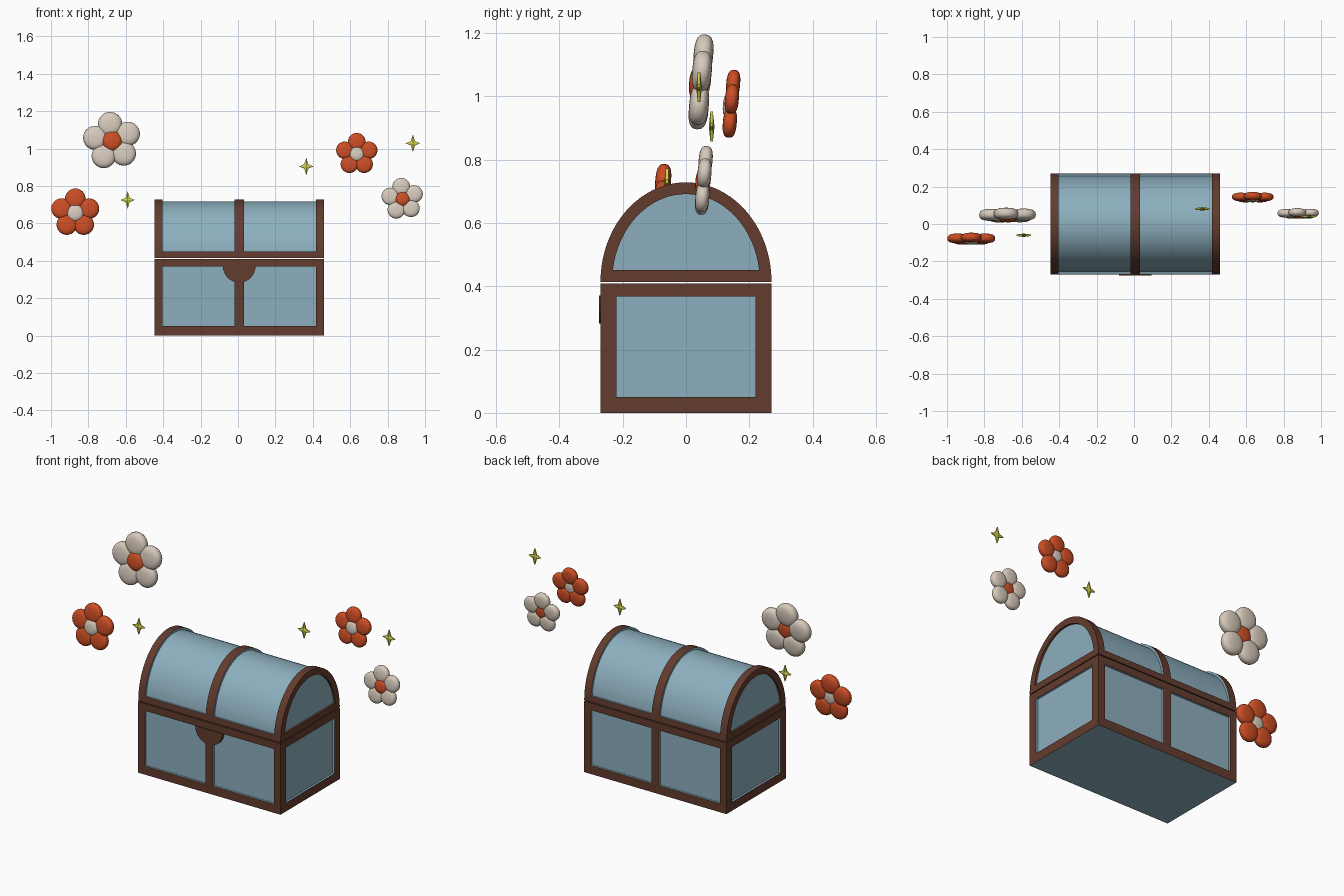
import bpy, bmesh, math
from mathutils import Matrix, Vector

if "Cube" in bpy.data.objects:
    bpy.data.objects.remove(bpy.data.objects["Cube"])


def material(name, rgb):
    m = bpy.data.materials.new(name)
    m.diffuse_color = (*rgb, 1)
    m.use_nodes = True
    m.node_tree.nodes["Principled BSDF"].inputs["Base Color"].default_value = m.diffuse_color
    return m


BLUE = material("dusty_blue", (0.265, 0.43, 0.52))
BROWN = material("dark_wood", (0.125, 0.045, 0.027))
ORANGE = material("orange_petal", (0.60, 0.075, 0.018))
CREAM = material("cream_petal", (0.68, 0.59, 0.50))
YELLOW = material("yellow_sparkle", (0.62, 0.62, 0.07))

CX, HX, HY = 0.0065, 0.4535, 0.27       # chest centre and half sizes
XCUTS = (-0.405, -0.018, 0.031, 0.418)  # edges of the two long panels
DEPTH = 0.012                           # panel recess


def finish(bm, name, mats, smooth=None):
    me = bpy.data.meshes.new(name)
    bm.to_mesh(me)
    bm.free()
    ob = bpy.data.objects.new(name, me)
    bpy.context.collection.objects.link(ob)
    for m in mats:
        me.materials.append(m)
    if smooth:
        bpy.ops.object.select_all(action='DESELECT')
        ob.select_set(True)
        bpy.context.view_layer.objects.active = ob
        bpy.ops.object.shade_smooth_by_angle(angle=math.radians(smooth))
    return ob


def prism(bm, points, x0, x1):
    """Extrude a closed (y, z) outline along x."""
    f = bm.faces.new([bm.verts.new((x0, y, z)) for y, z in points])
    r = bmesh.ops.extrude_face_region(bm, geom=[f])
    bmesh.ops.translate(bm, vec=(x1 - x0, 0, 0),
                        verts=[v for v in r['geom'] if isinstance(v, bmesh.types.BMVert)])
    bmesh.ops.recalc_face_normals(bm, faces=bm.faces[:])


def cut(bm, axis, values):
    for v in values:
        co, no = Vector(), Vector()
        co[axis], no[axis] = v, 1
        bmesh.ops.bisect_plane(bm, geom=bm.verts[:] + bm.edges[:] + bm.faces[:],
                               plane_co=co, plane_no=no)


def recess(bm, faces):
    for f in faces:
        f.material_index = 1
    r = bmesh.ops.inset_region(bm, faces=faces, thickness=0, depth=-DEPTH,
                               use_even_offset=True)
    for f in r['faces']:
        f.material_index = 0


def in_long_panel(x):
    return XCUTS[0] < x < XCUTS[1] or XCUTS[2] < x < XCUTS[3]


# Chest base: box with recessed panels, blue underside
bm = bmesh.new()
prism(bm, [(-HY, 0), (HY, 0), (HY, 0.409), (-HY, 0.409)], CX - HX, CX + HX)
cut(bm, 0, XCUTS)
cut(bm, 1, (-0.22, 0.22))
cut(bm, 2, (0.05, 0.368))
panels = []
for f in bm.faces:
    c, n = f.calc_center_median(), f.normal
    if 0.05 < c.z < 0.368 and (
            (abs(n.y) > 0.9 and in_long_panel(c.x)) or (abs(n.x) > 0.9 and abs(c.y) < 0.22)):
        panels.append(f)
for f in bm.faces:
    f.material_index = 0 if f.normal.z < -0.9 else 1
recess(bm, panels)
for f in bm.faces:
    if f in panels:
        f.material_index = 0
finish(bm, "chest_base", [BLUE, BROWN])

# Chest lid: arched prism with recessed end panels and curved panels
bm = bmesh.new()
N = 40
arch = [(HY * math.cos(math.pi * i / N), 0.414 + 0.314 * math.sin(math.pi * i / N))
        for i in range(N + 1)]
prism(bm, arch, CX - HX, CX + HX)
for f in bm.faces:
    f.material_index = 1
ends = [f for f in bm.faces if abs(f.normal.x) > 0.9]
bmesh.ops.inset_individual(bm, faces=ends, thickness=0.037, depth=0, use_even_offset=True)
bmesh.ops.inset_individual(bm, faces=ends, thickness=0, depth=-DEPTH)
for f in ends:
    f.material_index = 0
cut(bm, 0, XCUTS)
cut(bm, 2, (0.449,))
curved = [f for f in bm.faces if abs(f.normal.x) < 0.1 and f.normal.z > -0.5
          and f.calc_center_median().z > 0.449 and in_long_panel(f.calc_center_median().x)]
recess(bm, curved)
for f in curved:
    f.material_index = 0
finish(bm, "chest_lid", [BLUE, BROWN], 30)

# Clasp: half disc hanging below the upper rail
bm = bmesh.new()
ring = [bm.verts.new((CX + 0.087 * math.cos(a), -HY - 0.005, 0.37 + 0.087 * math.sin(a)))
        for a in (math.pi + math.pi * i / 16 for i in range(17))]
r = bmesh.ops.extrude_face_region(bm, geom=[bm.faces.new(ring)])
bmesh.ops.translate(bm, vec=(0, 0.017, 0),
                    verts=[v for v in r['geom'] if isinstance(v, bmesh.types.BMVert)])
bmesh.ops.recalc_face_normals(bm, faces=bm.faces[:])
finish(bm, "clasp", [BROWN])


def pillow(bm, centre, radius, half, mat, power):
    """Rounded disc facing y, with a superellipse section."""
    r = bmesh.ops.create_uvsphere(bm, u_segments=24, v_segments=14, radius=1)
    for v in r['verts']:
        s = min(1, math.hypot(v.co.x, v.co.y))
        k = radius * s ** power / s if s > 1e-5 else 0
        h = math.copysign(abs(v.co.z) ** power, v.co.z) * half
        v.co = Vector((v.co.x * k, -h, v.co.y * k)) + Vector(centre)
    for f in {f for v in r['verts'] for f in v.link_faces}:
        f.material_index = mat


def flower(name, loc, reach, petal, half, roll, mats):
    bm = bmesh.new()
    for i in range(5):
        a = math.pi / 2 + i * math.tau / 5
        pillow(bm, (reach * math.cos(a), 0, reach * math.sin(a)), petal, half, 0, 0.75)
    pillow(bm, (0, -half * 0.2, 0), petal * 0.84, half, 1, 0.75)
    bmesh.ops.recalc_face_normals(bm, faces=bm.faces[:])
    ob = finish(bm, name, mats, 60)
    ob.matrix_world = (Matrix.Translation(loc) @ Matrix.Rotation(math.radians(-5), 4, 'X')
                       @ Matrix.Rotation(math.radians(-roll), 4, 'Y'))


# Floating flowers
flower("large_cream_flower", (-0.673, 0.047, 1.04), 0.092, 0.065, 0.031, 7, [CREAM, ORANGE])
flower("left_orange_flower", (-0.87, -0.079, 0.655), 0.077, 0.055, 0.025, 0, [ORANGE, CREAM])
flower("right_orange_flower", (0.635, 0.143, 0.97), 0.067, 0.047, 0.022, 0, [ORANGE, CREAM])
flower("small_cream_flower", (0.88, 0.056, 0.73), 0.067, 0.047, 0.022, 6, [CREAM, ORANGE])

# Four-pointed sparkles, thickest in the middle
for name, loc in (("left_sparkle", (-0.59, -0.06, 0.725)),
                  ("middle_sparkle", (0.365, 0.081, 0.904)),
                  ("right_sparkle", (0.935, 0.041, 1.028))):
    bm = bmesh.new()
    rim = []
    for i in range(8):
        a, rad = i * math.pi / 4, 0.016 if i % 2 else (0.047 if i % 4 else 0.039)
        rim.append([bm.verts.new((rad * math.cos(a), s * 0.004, rad * math.sin(a)))
                    for s in (-1, 1)])
    hubs = [bm.verts.new((0, s * 0.009, 0)) for s in (-1, 1)]
    for i in range(8):
        p, q = rim[i], rim[(i + 1) % 8]
        bm.faces.new((p[0], q[0], q[1], p[1]))
        bm.faces.new((p[0], q[0], hubs[0]))
        bm.faces.new((p[1], q[1], hubs[1]))
    bmesh.ops.recalc_face_normals(bm, faces=bm.faces[:])
    finish(bm, name, [YELLOW]).location = loc
